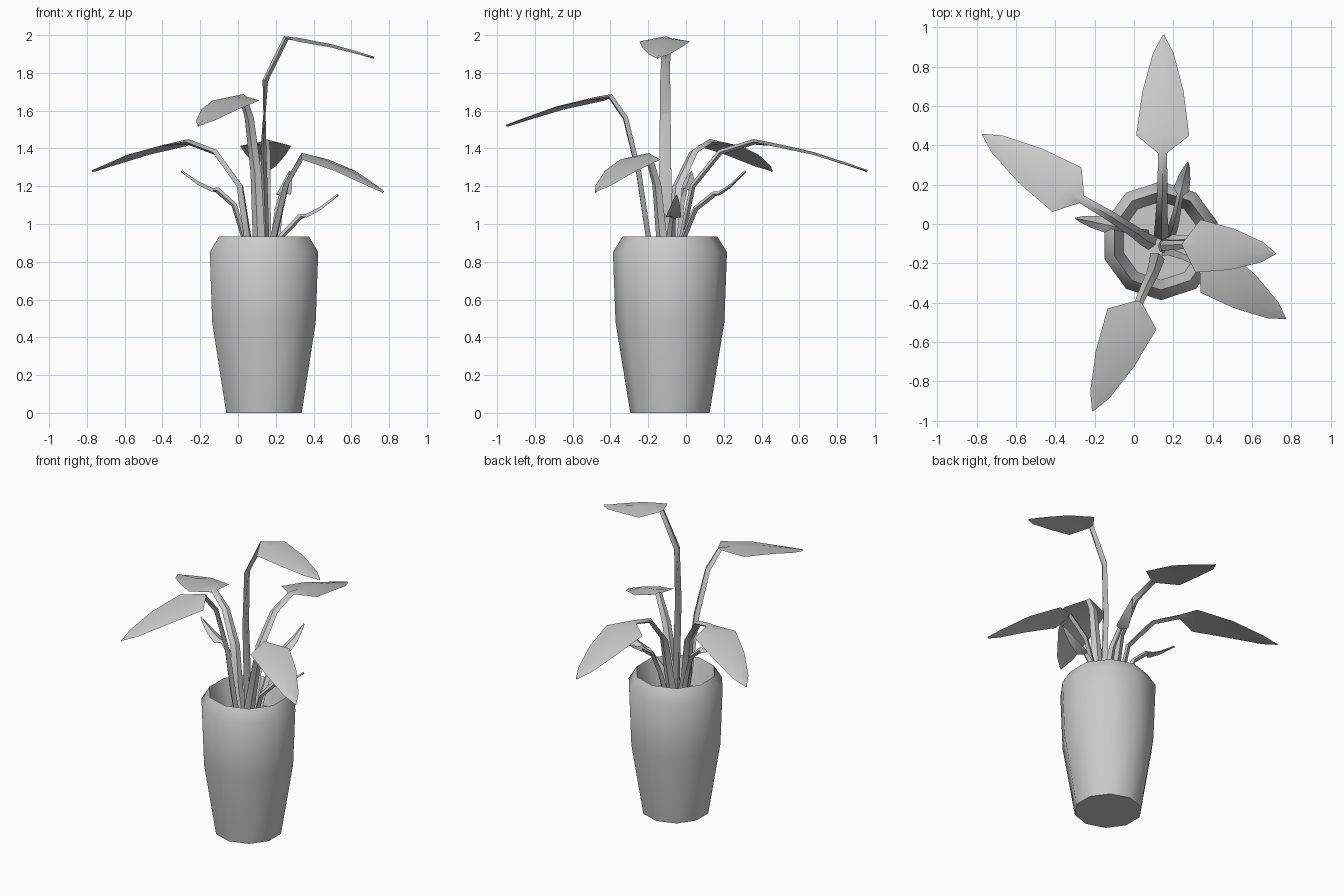
import bpy, bmesh, math
from mathutils import Vector

if "Cube" in bpy.data.objects:
    bpy.data.objects.remove(bpy.data.objects["Cube"])

CX, CY = 0.1375, -0.085


def finish(bm, name, angle):
    bmesh.ops.recalc_face_normals(bm, faces=bm.faces)
    me = bpy.data.meshes.new(name)
    bm.to_mesh(me)
    bm.free()
    ob = bpy.data.objects.new(name, me)
    bpy.context.collection.objects.link(ob)
    bpy.ops.object.select_all(action='DESELECT')
    ob.select_set(True)
    bpy.context.view_layer.objects.active = ob
    bpy.ops.object.shade_smooth_by_angle(angle=math.radians(angle))
    return ob


def loft(bm, rings):
    for a, b in zip(rings, rings[1:]):
        n = len(a)
        for i in range(n):
            bm.faces.new((a[i], a[(i + 1) % n], b[(i + 1) % n], b[i]))
    bm.faces.new(rings[0])
    bm.faces.new(rings[-1])


# Ten-sided pot: outer wall, bevelled shoulder, inner wall and soil
def make_pot():
    bm = bmesh.new()
    profile = [(0.21, 0), (0.288, 0.48), (0.302, 0.85), (0.25, 0.935), (0.2, 0.76)]
    rings = []
    for r, z in profile:
        rings.append([bm.verts.new((CX + r * math.cos(math.pi * (0.5 + i / 5)),
                                    CY + r * math.sin(math.pi * (0.5 + i / 5)), z))
                      for i in range(10)])
    loft(bm, rings)
    finish(bm, "pot", 60)


# Blade outline: fraction of length, half width, fraction of drop
BLADE = [(0.15, 0.135, 0.06), (0.52, 0.105, 0.38), (0.85, 0.052, 0.8), (1.0, 0.004, 1.0)]


# One flattened stem that widens into a pointed blade
def make_leaf(name, stem, tip, stem_w=0.04, blade_w=1.0, droop=0.012):
    bm = bmesh.new()
    stem = [Vector(p) for p in stem]
    base, tip = stem[-1], Vector(tip)
    pts = [(p, stem_w * (1 - 0.45 * i / (len(stem) - 1)), 0.015, 0)
           for i, p in enumerate(stem)]
    for f, w, d in BLADE:
        p = base.lerp(tip, f)
        p.z = base.z + (tip.z - base.z) * d
        pts.append((p, w * blade_w, 0.006, droop * w / 0.135))
    out = tip - base
    side = Vector((-out.y, out.x, 0)).normalized()
    rings = []
    for i, (p, w, t, dr) in enumerate(pts):
        tan = pts[min(i + 1, len(pts) - 1)][0] - pts[max(i - 1, 0)][0]
        nor = tan.cross(side).normalized()
        if nor.z < 0:
            nor = -nor
        down = Vector((0, 0, -dr))
        rings.append([bm.verts.new(v) for v in
                      (p + side * w + down, p + nor * t,
                       p - side * w + down, p - nor * t)])
    loft(bm, rings)
    finish(bm, name, 40)


make_pot()

# Five large leaves
make_leaf("leaf_back", [(0.14, -0.07, 0.74), (0.14, -0.02, 0.935), (0.14, 0.035, 1.2),
                        (0.145, 0.18, 1.38), (0.145, 0.36, 1.435)], (0.15, 0.96, 1.28))
make_leaf("leaf_left", [(0.1, -0.1, 0.74), (0.05, -0.075, 0.935), (0.01, -0.045, 1.2),
                        (-0.12, 0.04, 1.38), (-0.265, 0.125, 1.435)], (-0.77, 0.455, 1.28))
make_leaf("leaf_front", [(0.12, -0.16, 0.74), (0.11, -0.2, 0.935), (0.095, -0.25, 1.27),
                         (0.06, -0.32, 1.56), (0.025, -0.4, 1.675)], (-0.21, -0.95, 1.52))
make_leaf("leaf_tall", [(0.16, -0.11, 0.74), (0.15, -0.11, 0.935), (0.135, -0.11, 1.4),
                        (0.145, -0.11, 1.76), (0.255, -0.105, 1.985)], (0.72, -0.15, 1.88))
make_leaf("leaf_right", [(0.16, -0.13, 0.74), (0.19, -0.13, 0.935), (0.255, -0.155, 1.21),
                         (0.345, -0.2, 1.365)], (0.77, -0.48, 1.17), blade_w=0.95)

# Three small young leaves
make_leaf("small_leaf_back", [(0.18, -0.06, 0.74), (0.2, -0.01, 0.935), (0.215, 0.05, 1.08),
                              (0.235, 0.15, 1.16)], (0.275, 0.315, 1.28), 0.03, 0.3)
make_leaf("small_leaf_left", [(0.07, -0.06, 0.74), (0.03, -0.05, 0.935), (-0.02, -0.03, 1.1),
                              (-0.11, -0.01, 1.18)], (-0.3, 0.03, 1.28), 0.03, 0.3)
make_leaf("small_leaf_right", [(0.18, -0.08, 0.74), (0.23, -0.08, 0.935), (0.33, -0.07, 1.04)],
          (0.53, -0.05, 1.155), 0.03, 0.3)
